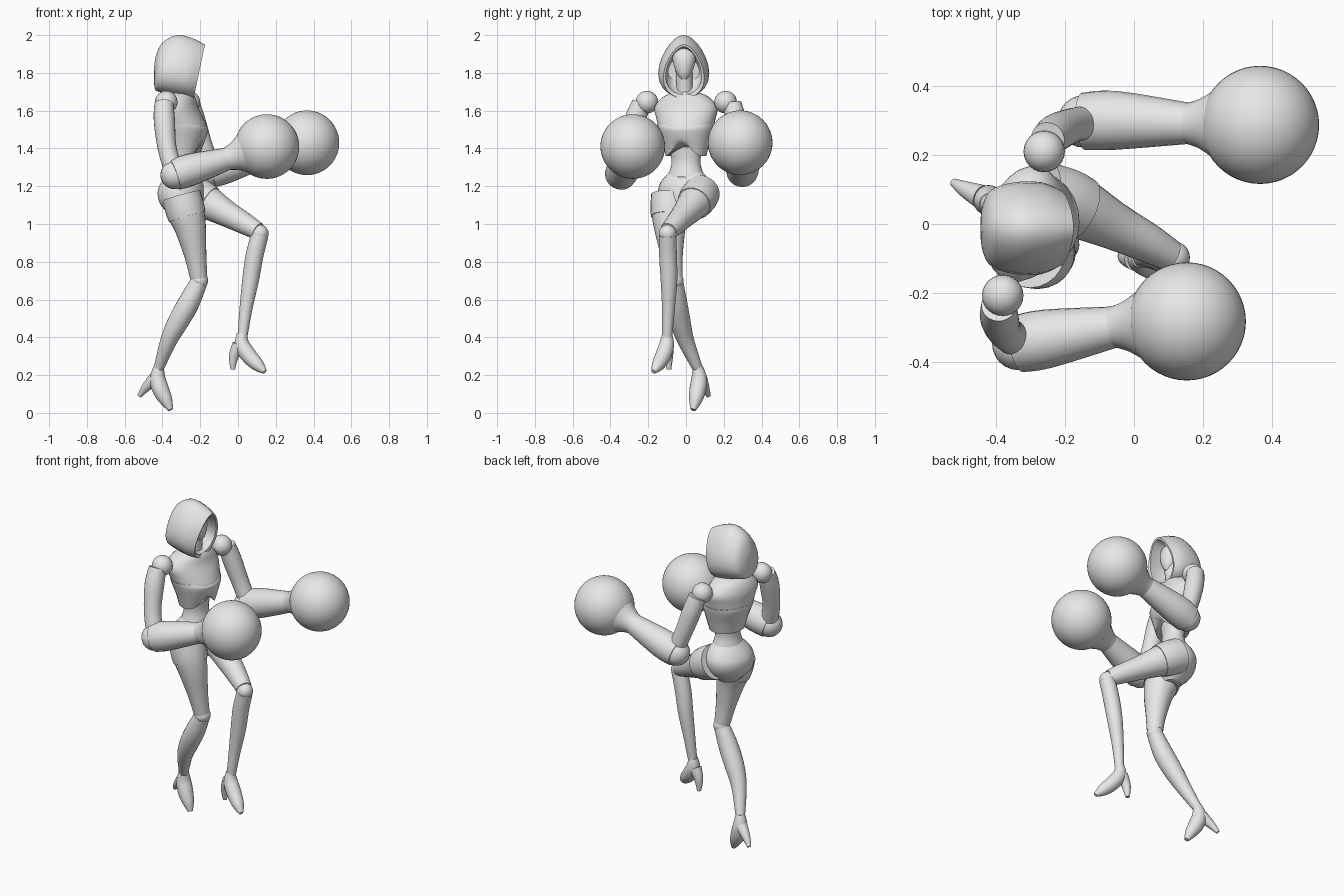
import bpy, bmesh, math
from mathutils import Vector

cube = bpy.data.objects.get("Cube")
if cube:
    bpy.data.objects.remove(cube, do_unlink=True)

grey = bpy.data.materials.new("light_grey")
grey.use_nodes = True
grey.diffuse_color = (0.8, 0.8, 0.8, 1)
grey.node_tree.nodes["Principled BSDF"].inputs["Base Color"].default_value = (0.8, 0.8, 0.8, 1)

SIDES = 24


def finish(name, bm, angle=35):
    bmesh.ops.recalc_face_normals(bm, faces=bm.faces)
    mesh = bpy.data.meshes.new(name)
    bm.to_mesh(mesh)
    bm.free()
    mesh.materials.append(grey)
    obj = bpy.data.objects.new(name, mesh)
    bpy.context.collection.objects.link(obj)
    bpy.ops.object.select_all(action='DESELECT')
    obj.select_set(True)
    bpy.context.view_layer.objects.active = obj
    bpy.ops.object.shade_smooth_by_angle(angle=math.radians(angle))
    return obj


def smooth(rows, steps=4):
    """Catmull-Rom interpolation of equally long tuples."""
    pts = [rows[0]] + list(rows) + [rows[-1]]
    out = []
    for a, b, c, d in zip(pts, pts[1:], pts[2:], pts[3:]):
        for s in range(steps):
            t = s / steps
            out.append(tuple(
                q + t / 2 * (r - p + t * (2 * p - 5 * q + 4 * r - w + t * (3 * (q - r) + w - p)))
                for p, q, r, w in zip(a, b, c, d)))
    return out + [tuple(rows[-1])]


def loft(name, rings, angle=35):
    bm = bmesh.new()
    loops = [[bm.verts.new(p) for p in ring] for ring in rings]
    for lo, hi in zip(loops, loops[1:]):
        n = len(lo)
        for i in range(n):
            j = (i + 1) % n
            bm.faces.new((lo[i], lo[j], hi[j], hi[i]))
    bm.faces.new(loops[0])
    bm.faces.new(loops[-1])
    return finish(name, bm, angle)


def angles():
    return [2 * math.pi * i / SIDES for i in range(SIDES)]


def tube(name, path, steps=4):
    """Round limb through (x, y, z, radius) points."""
    rows = smooth(path, steps)
    rings = []
    for i, row in enumerate(rows):
        before, after = rows[max(i - 1, 0)], rows[min(i + 1, len(rows) - 1)]
        along = (Vector(after[:3]) - Vector(before[:3])).normalized()
        u = along.cross(Vector((0, 1, 0))).normalized()
        v = along.cross(u)
        rings.append([Vector(row[:3]) + row[3] * (math.cos(t) * u + math.sin(t) * v)
                      for t in angles()])
    return loft(name, rings)


def body(name, rows, turn, grow=0):
    """Stacked ovals: (centre x, centre y, z, depth, width, front lift)."""
    a = math.radians(turn)
    rings = []
    for cx, cy, z, depth, width, lift in smooth(rows):
        ring = []
        for t in angles():
            f, s = (depth + grow) * math.cos(t), (width + grow) * math.sin(t)
            ring.append((cx + f * math.cos(a) - s * math.sin(a),
                         cy + f * math.sin(a) + s * math.cos(a),
                         z + lift * max(0, math.cos(t)) ** 6))
        rings.append(ring)
    return loft(name, rings, 40)


def ball(name, centre, radius, segments=24):
    bm = bmesh.new()
    bmesh.ops.create_uvsphere(bm, u_segments=segments, v_segments=segments // 2, radius=radius)
    bmesh.ops.translate(bm, verts=bm.verts, vec=centre)
    return finish(name, bm)


# Torso: ribcage, corset panel, waist and pelvis
body("ribcage", [(-.30, 0, 1.70, .045, .055, 0), (-.315, 0, 1.675, .085, .12, 0),
                 (-.32, 0, 1.62, .105, .17, 0), (-.305, 0, 1.56, .12, .16, 0),
                 (-.29, 0, 1.50, .128, .143, 0), (-.285, 0, 1.43, .105, .122, .02),
                 (-.285, 0, 1.365, .085, .10, .07)], -15)
body("corset", [(-.297, 0, 1.53, .122, .15, -.015), (-.29, 0, 1.50, .126, .143, 0),
                (-.285, 0, 1.43, .105, .122, .02), (-.285, 0, 1.36, .087, .103, .075)], -15, .005)
body("waist", [(-.29, 0, 1.47, .08, .09, 0), (-.29, 0, 1.39, .066, .085, 0),
               (-.29, 0, 1.32, .062, .078, 0), (-.29, 0, 1.25, .08, .10, 0)], -17)
body("pelvis", [(-.29, 0, 1.275, .07, .09, -.03), (-.295, 0, 1.225, .105, .135, -.01),
                (-.30, 0, 1.17, .122, .152, 0), (-.295, -.01, 1.10, .112, .135, 0),
                (-.285, -.015, 1.03, .055, .06, 0)], -20)

# Neck and face
tube("neck", [(-.305, -.005, 1.65, .05), (-.295, -.008, 1.72, .043), (-.285, -.01, 1.82, .045)])
body("face", [(-.255, -.01, 1.765, .012, .014, 0), (-.265, -.01, 1.80, .04, .04, 0),
              (-.275, -.01, 1.86, .056, .06, 0), (-.285, -.01, 1.91, .052, .058, 0),
              (-.29, -.01, 1.945, .02, .025, 0)], 0)

# Hood: leaning rings from the back to the rim, then folded inwards
hood_rows = smooth([(-.445, 1.82, -.445, 1.76, .015), (-.435, 1.89, -.44, 1.715, .065),
                    (-.40, 1.96, -.42, 1.70, .107), (-.325, 2.0, -.36, 1.685, .128),
                    (-.245, 1.985, -.28, 1.67, .128), (-.175, 1.95, -.235, 1.665, .105)])
hood_rows += [(-.178, 1.938, -.238, 1.685, .092), (-.25, 1.93, -.28, 1.71, .092),
              (-.30, 1.90, -.31, 1.75, .08)]
hood = []
for xt, zt, xb, zb, width in hood_rows:
    ring = []
    for t in angles():
        k = (1 + math.cos(t)) / 2
        ring.append((xb + k * (xt - xb), -.012 + width * math.sin(t) * (1 - .28 * math.cos(t)),
                     zb + k * (zt - zb)))
    hood.append(ring)
loft("hood", hood, 45)

# Arms with bracers, cuffs and round gloves
arms = {
    "left": dict(shoulder=(-.26, .21, 1.645), glove=(.365, .287, 1.43),
                 upper=[(-.25, .245, 1.635, .05), (-.225, .265, 1.54, .055),
                        (-.18, .285, 1.40, .05), (-.13, .295, 1.275, .05)],
                 fore=[(-.145, .297, 1.275, .083), (-.05, .30, 1.305, .085), (.165, .291, 1.372, .059)]),
    "right": dict(shoulder=(-.38, -.207, 1.645), glove=(.153, -.282, 1.41),
                  upper=[(-.392, -.235, 1.64, .05), (-.39, -.27, 1.55, .056),
                         (-.375, -.31, 1.40, .05), (-.335, -.34, 1.265, .05)],
                  fore=[(-.335, -.347, 1.26, .083), (-.25, -.332, 1.288, .085), (-.05, -.297, 1.347, .059)]),
}
for side, arm in arms.items():
    ball(side + "_shoulder", arm["shoulder"], .06)
    tube(side + "_upper_arm", arm["upper"])
    tube(side + "_forearm", arm["fore"])
    ball(side + "_elbow", arm["fore"][0][:3], .076)
    wrist, centre = Vector(arm["fore"][-1][:3]), Vector(arm["glove"])
    tube(side + "_cuff", [(*wrist.lerp(centre, f), r) for f, r in
                          ((-.12, .056), (.05, .066), (.18, .078), (.35, .10))])
    ball(side + "_glove", centre, .171, 48)

# Legs with heeled shoes
legs = {
    "left": dict(knee=(.115, -.097, .95),
                 thigh=[(-.26, .075, 1.165, .10), (-.18, .055, 1.125, .093),
                        (-.06, -.005, 1.055, .07), (.04, -.055, 1.0, .057), (.105, -.092, .962, .047)],
                 shin=[(.115, -.098, .94, .046), (.087, -.095, .83, .047), (.066, -.09, .70, .044),
                       (.042, -.093, .55, .034), (.023, -.10, .40, .026)],
                 foot=[(.02, -.10, .42, .026), (.022, -.103, .36, .04), (.06, -.122, .30, .042),
                       (.108, -.15, .25, .033), (.142, -.172, .218, .012)],
                 heel=[(.005, -.10, .36, .036), (-.022, -.094, .30, .026), (-.028, -.09, .23, .012)]),
    "right": dict(knee=(-.205, -.06, .70),
                  thigh=[(-.30, -.08, 1.15, .10), (-.275, -.085, 1.06, .098), (-.25, -.085, .97, .082),
                         (-.225, -.075, .83, .058), (-.208, -.063, .715, .046)],
                  shin=[(-.208, -.06, .69, .046), (-.262, -.05, .58, .057), (-.318, -.03, .48, .055),
                        (-.368, 0, .38, .044), (-.42, .062, .235, .027)],
                  foot=[(-.42, .062, .245, .027), (-.425, .07, .18, .042), (-.408, .062, .12, .044),
                        (-.38, .05, .065, .034), (-.357, .038, .016, .014)],
                  heel=[(-.44, .078, .18, .036), (-.487, .10, .135, .024), (-.522, .12, .09, .012)]),
}
for side, leg in legs.items():
    tube(side + "_thigh", leg["thigh"])
    # Raised hem of the shorts, wrapped round the top of the thigh
    tube(side + "_shorts_leg", [(*p[:3], p[3] + .005) for p in smooth(leg["thigh"])[:6]], 1)
    ball(side + "_knee", leg["knee"], .047)
    tube(side + "_shin", leg["shin"])
    tube(side + "_foot", leg["foot"])
    tube(side + "_heel", leg["heel"])
